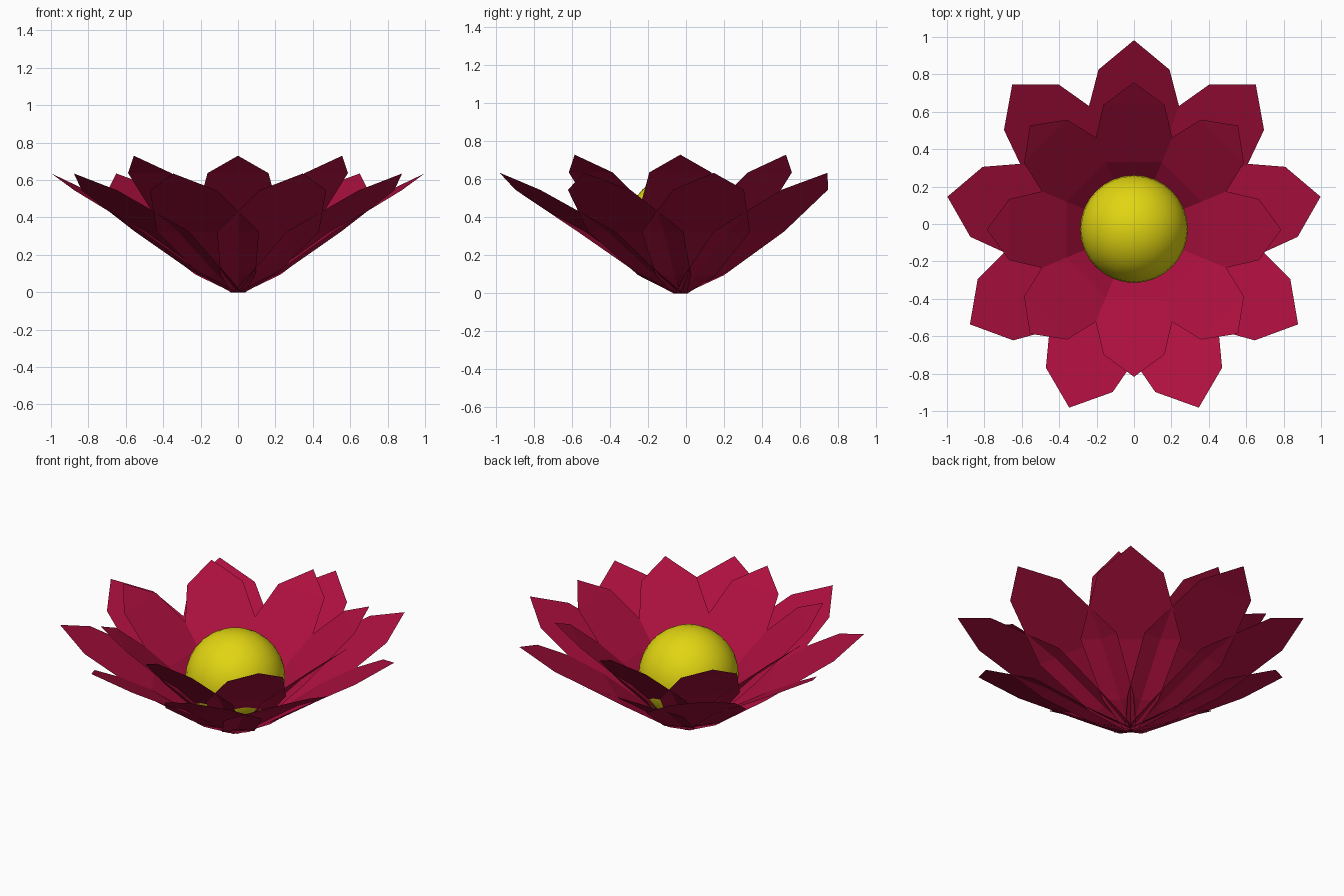
import bpy
import math

if "Cube" in bpy.data.objects:
    bpy.data.objects.remove(bpy.data.objects["Cube"])

CY = -0.03  # flower axis in y


def material(name, rgb):
    m = bpy.data.materials.new(name)
    m.diffuse_color = (*rgb, 1.0)
    m.use_nodes = True
    m.node_tree.nodes["Principled BSDF"].inputs["Base Color"].default_value = m.diffuse_color
    return m


crimson = material("crimson", (0.42, 0.005, 0.05))
yellow = material("yellow", (0.76, 0.67, 0.006))


def petal(name, rows, tip, angle):
    """Flat-faceted petal: rows of (radius, height, half width) ending in a tip."""
    a = math.radians(angle)
    c, s = math.cos(a), math.sin(a)

    def place(r, w, z):
        return (r * c - w * s, r * s + w * c + CY, z)

    verts, faces = [], []
    for r, z, w in rows:
        verts += [place(r, -w, z), place(r, w, z)]
    verts.append(place(tip[0], 0, tip[1]))
    for i in range(len(rows) - 1):
        k = 2 * i
        faces.append((k, k + 2, k + 3, k + 1))
    n = len(verts)
    faces.append((n - 3, n - 1, n - 2))
    me = bpy.data.meshes.new(name)
    me.from_pydata(verts, [], faces)
    me.materials.append(crimson)
    ob = bpy.data.objects.new(name, me)
    bpy.context.collection.objects.link(ob)


# outer ring of nine petals
outer = [(0.0, 0.0, 0.04), (0.165, 0.095, 0.16), (0.47, 0.325, 0.29), (0.855, 0.545, 0.19)]
for i in range(9):
    petal(f"outer_petal_{i + 1}", outer, (1.013, 0.635), 90 + 40 * i)

# steeper inner ring of eight petals
inner = [(0.0, 0.005, 0.035), (0.13, 0.112, 0.14), (0.361, 0.37, 0.235), (0.668, 0.637, 0.163)]
for i in range(8):
    petal(f"inner_petal_{i + 1}", inner, (0.787, 0.73), 90 + 45 * i)

# round flower centre
bpy.ops.mesh.primitive_uv_sphere_add(segments=32, ring_count=16, radius=0.288,
                                     location=(0, CY + 0.003, 0.342))
centre = bpy.context.object
centre.name = "flower_centre"
centre.data.materials.append(yellow)
bpy.ops.object.shade_smooth()
